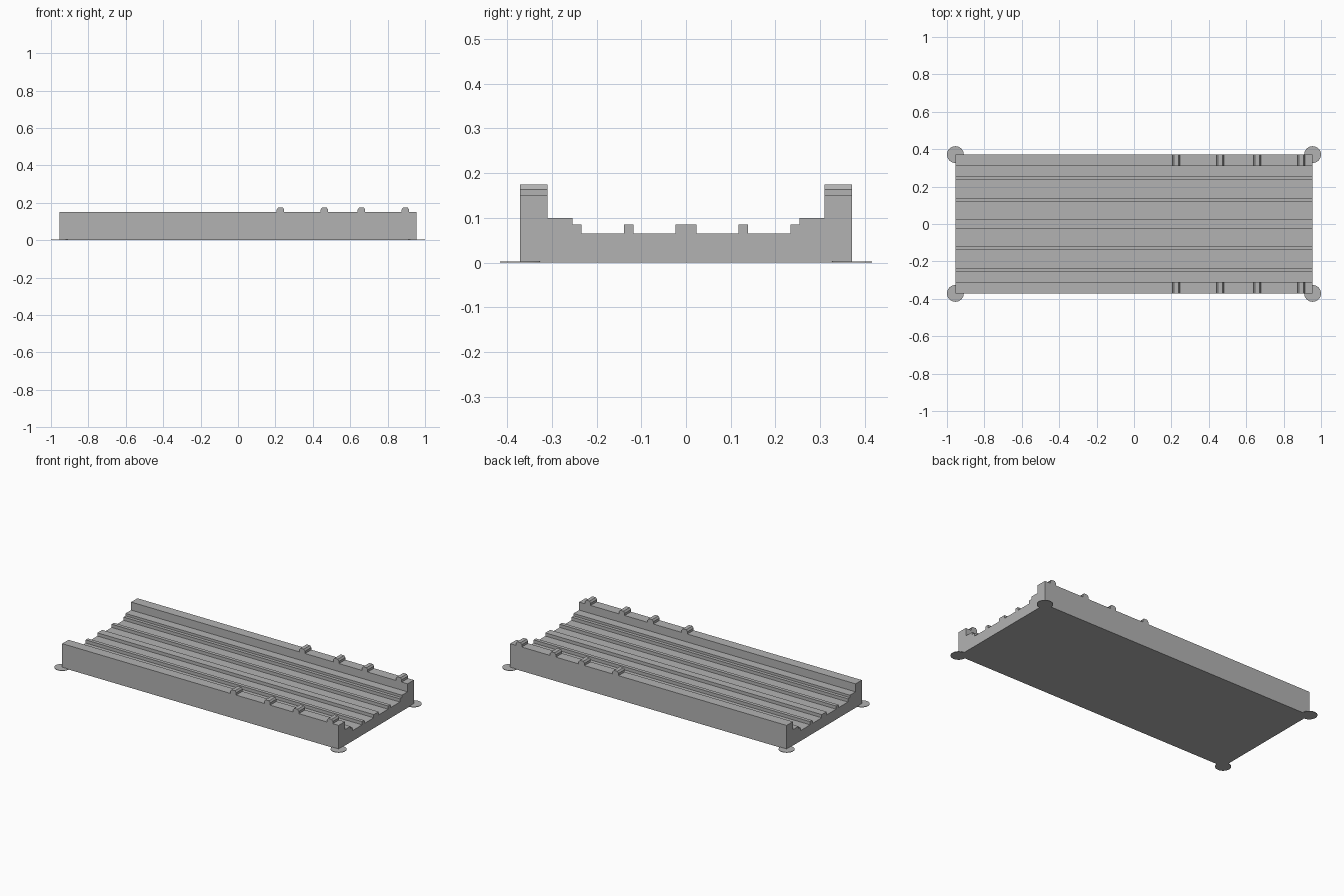
import bpy
import bmesh

cube = bpy.data.objects.get("Cube")
if cube:
    bpy.data.objects.remove(cube, do_unlink=True)

grey = bpy.data.materials.new("plain grey")
grey.use_nodes = True
colour = (0.45, 0.45, 0.45, 1)
grey.diffuse_color = colour
grey.node_tree.nodes["Principled BSDF"].inputs["Base Color"].default_value = colour

HALF_LENGTH, HALF_WIDTH, WALL_INNER = 0.955, 0.371, 0.309
WALL_TOP = 0.15


def finish(name, bm):
    bmesh.ops.recalc_face_normals(bm, faces=bm.faces[:])
    mesh = bpy.data.meshes.new(name)
    bm.to_mesh(mesh)
    bm.free()
    mesh.materials.append(grey)
    obj = bpy.data.objects.new(name, mesh)
    bpy.context.collection.objects.link(obj)
    return obj


def extrude(name, points, offset):
    """Close the points into a face and sweep it along offset."""
    bm = bmesh.new()
    face = bm.faces.new([bm.verts.new(p) for p in points])
    swept = bmesh.ops.extrude_face_region(bm, geom=[face])
    verts = [v for v in swept["geom"] if isinstance(v, bmesh.types.BMVert)]
    bmesh.ops.translate(bm, verts=verts, vec=offset)
    return finish(name, bm)


# Stepped channel with floor ribs: half profile (y, z) from the centre outward
half = [(0.024, 0.085), (0.024, 0.065), (0.117, 0.065), (0.117, 0.085),
        (0.139, 0.085), (0.139, 0.065), (0.234, 0.065), (0.234, 0.085),
        (0.254, 0.085), (0.254, 0.1), (WALL_INNER, 0.1),
        (WALL_INNER, WALL_TOP), (HALF_WIDTH, WALL_TOP), (HALF_WIDTH, 0)]
profile = [(-y, z) for y, z in reversed(half)] + half
extrude("channel_base", [(-HALF_LENGTH, y, z) for y, z in profile],
        (2 * HALF_LENGTH, 0, 0))

# Chamfered ridges across the tops of both walls
ridge = [(-0.02, 0), (-0.02, 0.014), (-0.012, 0.025),
         (0.012, 0.025), (0.02, 0.014), (0.02, 0)]
for side, y in (("right", -HALF_WIDTH), ("left", WALL_INNER)):
    for i, x in enumerate((0.227, 0.462, 0.66, 0.895)):
        extrude(f"{side}_wall_ridge_{i + 1}",
                [(x + dx, y, WALL_TOP + dz) for dx, dz in ridge],
                (0, HALF_WIDTH - WALL_INNER, 0))

# Thin round pads under the corners
for sx in (-1, 1):
    for sy in (-1, 1):
        bpy.ops.mesh.primitive_cylinder_add(
            vertices=32, radius=0.045, depth=0.003,
            location=(sx * HALF_LENGTH, sy * HALF_WIDTH, 0.0015))
        pad = bpy.context.object
        pad.name = f"corner_pad_{'left' if sx > 0 else 'right'}_{'back' if sy > 0 else 'front'}"
        pad.data.materials.append(grey)
        bpy.ops.object.shade_smooth_by_angle()
